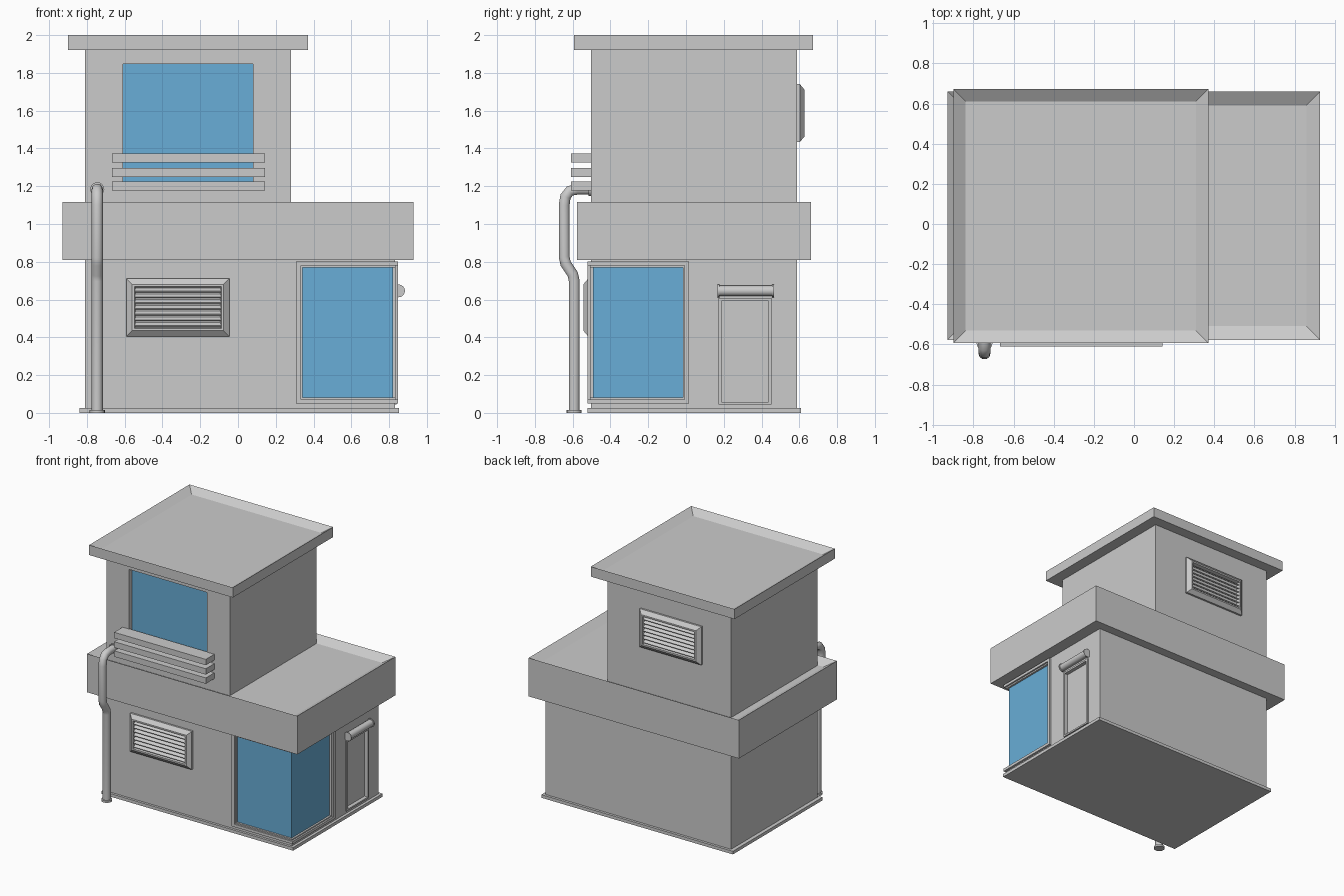
import bpy, bmesh, math
from mathutils import Vector, Matrix

if "Cube" in bpy.data.objects:
    bpy.data.objects.remove(bpy.data.objects["Cube"])

glass = bpy.data.materials.new("glass")
glass.diffuse_color = (0.14, 0.42, 0.68, 1)
glass.use_nodes = True
glass.node_tree.nodes["Principled BSDF"].inputs["Base Color"].default_value = glass.diffuse_color


def finish(name, bm, mat=None):
    bmesh.ops.recalc_face_normals(bm, faces=bm.faces)
    me = bpy.data.meshes.new(name)
    bm.to_mesh(me)
    bm.free()
    ob = bpy.data.objects.new(name, me)
    bpy.context.collection.objects.link(ob)
    if mat:
        me.materials.append(mat)
    return ob


def add_box(bm, x, y, z):
    """Axis-aligned box from (min, max) pairs; returns its vertices."""
    size = Vector((x[1] - x[0], y[1] - y[0], z[1] - z[0]))
    mid = Vector((sum(x) / 2, sum(y) / 2, sum(z) / 2))
    m = Matrix.Translation(mid) @ Matrix.Diagonal((*size, 1))
    return bmesh.ops.create_cube(bm, size=1, matrix=m)["verts"]


def boxes(name, parts, mat=None):
    bm = bmesh.new()
    for p in parts:
        add_box(bm, *p)
    return finish(name, bm, mat)


def tray(name, x, y, z, rim, depth):
    """Flat roof slab with a raised rim around a sunken floor."""
    bm = bmesh.new()
    add_box(bm, x, y, z)
    bm.normal_update()
    top = max(bm.faces, key=lambda f: f.calc_center_median().z)
    bmesh.ops.inset_region(bm, faces=[top], thickness=rim)
    bmesh.ops.translate(bm, verts=top.verts, vec=(0, 0, -depth))
    return finish(name, bm)


def cut(ob, x, y, z):
    cutter = boxes("cutter", [(x, y, z)])
    cutter.hide_render = True
    mod = ob.modifiers.new("cut", "BOOLEAN")
    mod.operation, mod.solver, mod.object = "DIFFERENCE", "EXACT", cutter
    bpy.context.view_layer.objects.active = ob
    bpy.ops.object.modifier_apply(modifier=mod.name)
    bpy.data.objects.remove(cutter)


def shade(ob):
    bpy.ops.object.select_all(action="DESELECT")
    ob.select_set(True)
    bpy.context.view_layer.objects.active = ob
    bpy.ops.object.shade_smooth_by_angle(angle=math.radians(40))


def lathe_part(bm, start, axis, length, r, sides=16):
    axis = Vector(axis)
    m = Matrix.Translation(Vector(start) + axis * length / 2) @ axis.to_track_quat("Z", "Y").to_matrix().to_4x4()
    bmesh.ops.create_cone(bm, cap_ends=True, segments=sides, radius1=r, radius2=r, depth=length, matrix=m)


def vent(name, cx, wall_y, cz, side):
    """Bevelled louvre vent on a wall facing side * y."""
    w, h = 0.272, 0.153
    bm = bmesh.new()
    # frame loops: (inset, distance out of the wall)
    loops = []
    for inset, out in ((0, -0.01), (0, 0.015), (0.03, 0.04), (0.042, 0.04), (0.048, 0.01)):
        a, b = w - inset, h - inset
        loops.append([bm.verts.new((cx + sx * a, wall_y + side * out, cz + sz * b))
                      for sx, sz in ((-1, -1), (1, -1), (1, 1), (-1, 1))])
    for l0, l1 in zip(loops, loops[1:]):
        for i in range(4):
            j = (i + 1) % 4
            bm.faces.new((l0[i], l0[j], l1[j], l1[i]))
    bm.faces.new(loops[-1])
    bm.faces.new(loops[0])
    # tilted slats
    n, ih = 7, h - 0.046
    for i in range(n):
        z = cz - ih + (i + 0.5) * 2 * ih / n
        vs = add_box(bm, (cx - w + 0.045, cx + w - 0.045), (wall_y - 0.014, wall_y + 0.014), (z - 0.004, z + 0.004))
        bmesh.ops.rotate(bm, verts=vs, cent=(cx, wall_y, z), matrix=Matrix.Rotation(-side * math.radians(35), 3, "X"))
        bmesh.ops.translate(bm, verts=vs, vec=(0, side * 0.022, 0))
    return finish(name, bm)


# wall extents
FY, BY, LX, RX, UX = -0.503, 0.588, -0.81, 0.83, 0.28

# ground floor, plinth and lower roof
boxes("plinth", [((-0.84, 0.852), (-0.522, 0.608), (0, 0.025))])
ground = boxes("ground_floor", [((LX, RX), (FY, BY), (0.01, 0.83))])
cut(ground, (0.342, 1), (-0.7, -0.015), (0.08, 0.77))
cut(ground, (RX - 0.02, 1), (0.187, 0.438), (0.058, 0.592))
tray("lower_roof", (-0.93, 0.928), (-0.577, 0.661), (0.81, 1.117), 0.098, 0.04)

# upper floor and top roof
upper = boxes("upper_floor", [((LX, UX), (FY, BY), (1.06, 1.94))])
cut(upper, (-0.61, 0.08), (-0.7, FY + 0.04), (1.2, 1.848))
tray("top_roof", (-0.90, 0.37), (-0.593, 0.673), (1.92, 2.0), 0.087, 0.04)

# windows
boxes("upper_window", [((-0.62, 0.09), (FY + 0.036, FY + 0.06), (1.19, 1.855))], glass)
boxes("corner_window", [((0.335, 0.82), (-0.493, -0.008), (0.075, 0.775))], glass)


def corner_frame(name, outer, inner, out):
    """Frame wrapping the corner; outer and inner are (x, y, z0, z1)."""
    x0, y0, a0, a1 = outer
    x1, y1, b0, b1 = inner
    X, Y = RX + out, FY - out
    boxes(name, [((x0, X), (Y, y0), (b1, a1)), ((x0, X), (Y, y0), (a0, b0)),
                 ((x0, x1), (Y, FY + 0.03), (b0, b1)), ((RX - 0.03, X), (y1, y0), (b0, b1))])


corner_frame("corner_window_frame", (0.307, 0.017, 0.05, 0.802), (0.333, -0.007, 0.072, 0.78), 0.018)
corner_frame("corner_window_inner_frame", (0.32, 0.005, 0.06, 0.79), (0.342, -0.015, 0.082, 0.769), 0.005)

# balcony rails
boxes("balcony_rails", [((-0.667, 0.143), (-0.61, FY + 0.005), (z, z + 0.047)) for z in (1.177, 1.25, 1.325)])

# door frame and rolled shutter
D = (RX - 0.01, RX + 0.01)
boxes("door_frame", [(D, (0.172, 0.187), (0.045, 0.607)), (D, (0.438, 0.453), (0.045, 0.607)),
                     (D, (0.187, 0.438), (0.592, 0.607)), (D, (0.187, 0.438), (0.045, 0.058))])
bm = bmesh.new()
lathe_part(bm, (0.85, 0.17, 0.646), (0, 1, 0), 0.295, 0.028)
for y in (0.168, 0.455):
    lathe_part(bm, (0.85, y, 0.646), (0, 1, 0), 0.01, 0.034)
shade(finish("shutter_roll", bm))

# louvre vents
vent("front_vent", -0.318, FY, 0.558, -1)
vent("back_vent", -0.285, BY, 1.587, 1)

# drain pipe
path = [(-0.592, 0), (-0.592, 0.70), (-0.600, 0.735), (-0.637, 0.79), (-0.645, 0.825), (-0.645, 1.10),
        (-0.638, 1.145), (-0.615, 1.175), (-0.575, 1.184), (-0.49, 1.184)]
cu = bpy.data.curves.new("drain_pipe", "CURVE")
cu.dimensions = "3D"
cu.bevel_depth, cu.bevel_resolution, cu.use_fill_caps = 0.03, 3, True
sp = cu.splines.new("POLY")
sp.points.add(len(path) - 1)
for p, (y, z) in zip(sp.points, path):
    p.co = (-0.745, y, z, 1)
pipe = bpy.data.objects.new("drain_pipe", cu)
bpy.context.collection.objects.link(pipe)
bpy.ops.object.select_all(action="DESELECT")
pipe.select_set(True)
bpy.context.view_layer.objects.active = pipe
bpy.ops.object.convert(target="MESH")
shade(bpy.context.view_layer.objects.active)

# pipe collars at the ground and at the wall
bm = bmesh.new()
lathe_part(bm, (-0.745, -0.592, 0), (0, 0, 1), 0.015, 0.04)
lathe_part(bm, (-0.745, -0.515, 1.184), (0, 1, 0), 0.015, 0.037)
shade(finish("pipe_collars", bm))
